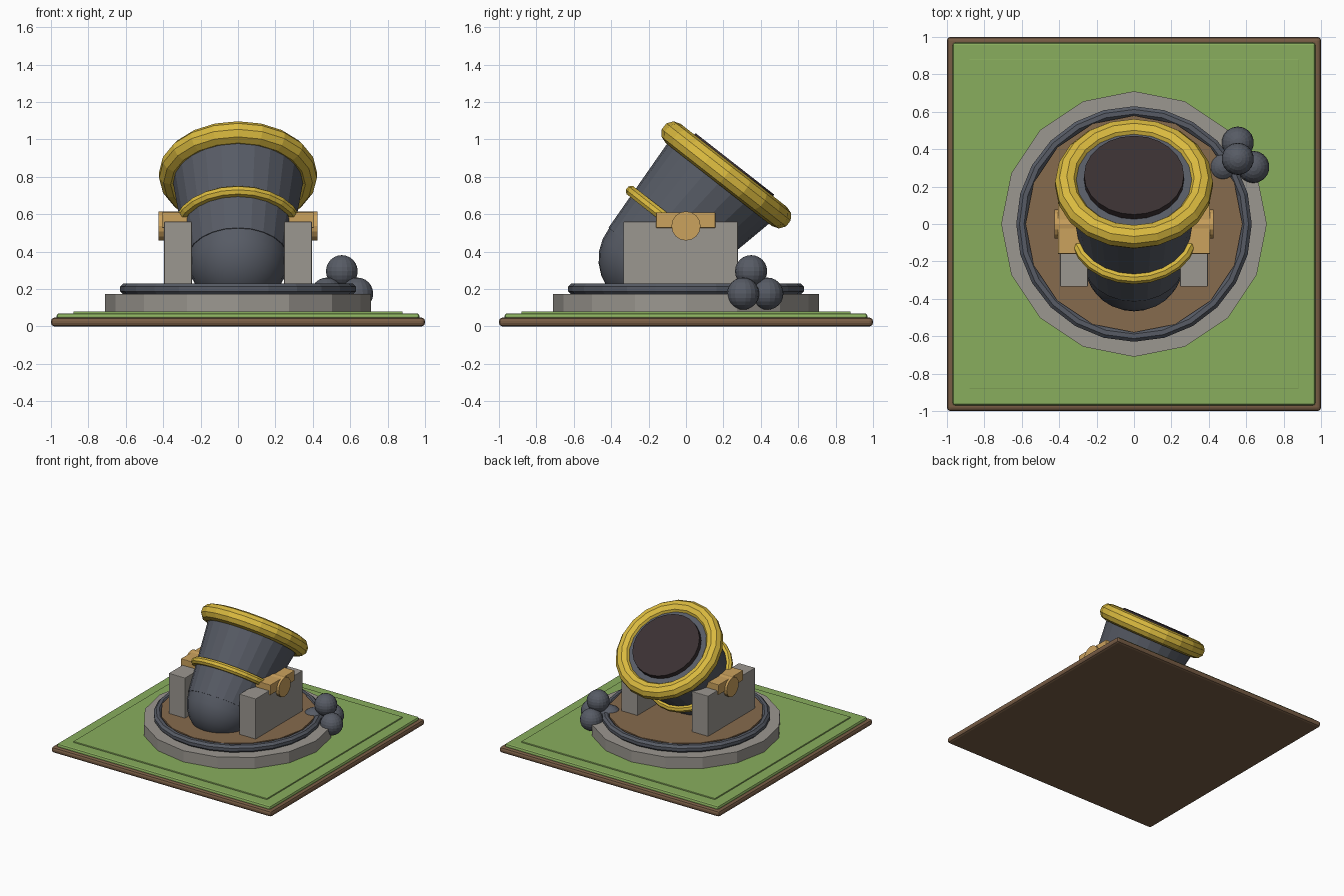
import bpy, bmesh, math
from mathutils import Vector, Matrix

cube = bpy.data.objects.get("Cube")
if cube:
    bpy.data.objects.remove(cube)


def material(name, rgb):
    m = bpy.data.materials.new(name)
    m.use_nodes = True
    m.diffuse_color = (*rgb, 1)
    m.node_tree.nodes["Principled BSDF"].inputs["Base Color"].default_value = (*rgb, 1)
    return m


grass = material("grass green", (0.25, 0.42, 0.11))
soil = material("soil brown", (0.19, 0.11, 0.06))
dirt = material("dirt brown", (0.24, 0.145, 0.075))
stone = material("stone grey", (0.33, 0.31, 0.28))
iron = material("dark iron", (0.095, 0.105, 0.13))
gold = material("gold", (0.70, 0.49, 0.05))
brass = material("pale brass", (0.60, 0.36, 0.11))
black = material("bore black", (0.042, 0.030, 0.032))

TILT = Matrix.Rotation(math.radians(-38), 4, 'X')
AXIS = TILT @ Vector((0, 0, 1))


def finish(bm, name, mat, bevel=0):
    bmesh.ops.recalc_face_normals(bm, faces=bm.faces)
    me = bpy.data.meshes.new(name)
    bm.to_mesh(me)
    bm.free()
    me.materials.append(mat)
    ob = bpy.data.objects.new(name, me)
    bpy.context.collection.objects.link(ob)
    if bevel:
        mod = ob.modifiers.new("soft edges", 'BEVEL')
        mod.width, mod.segments = bevel, 2
    return ob


def box(name, lo, hi, mat, bevel=0):
    lo, hi = Vector(lo), Vector(hi)
    bm = bmesh.new()
    bmesh.ops.create_cube(bm, size=1, matrix=Matrix.Translation((lo + hi) / 2)
                          @ Matrix.Diagonal((*(hi - lo), 1)))
    return finish(bm, name, mat, bevel)


def loft(name, rings, sides, mat, turn=Matrix(), closed=False):
    """Skin circles given as (centre, radius), all facing along turn's z."""
    bm = bmesh.new()
    loops = []
    for centre, radius in rings:
        angles = [math.tau * i / sides + math.pi / 2 for i in range(sides)]
        loops.append([bm.verts.new(Vector(centre) + turn @ Vector(
            (radius * math.cos(a), radius * math.sin(a), 0))) for a in angles])
    pairs = list(zip(loops, loops[1:]))
    if closed:
        pairs.append((loops[-1], loops[0]))
    for a, b in pairs:
        for i in range(sides):
            j = (i + 1) % sides
            bm.faces.new((a[i], a[j], b[j], b[i]))
    if not closed:
        bm.faces.new(loops[0])
        bm.faces.new(loops[-1])
    return finish(bm, name, mat)


def torus(name, centre, major, minor, sides, mat, turn=Matrix(), steps=10):
    axis = turn @ Vector((0, 0, 1))
    rings = []
    for k in range(steps):
        a = math.tau * (k + 0.5) / steps
        rings.append((Vector(centre) + axis * minor * math.sin(a), major + minor * math.cos(a)))
    return loft(name, rings, sides, mat, turn, closed=True)


# Square ground tile
box("soil_slab", (-1, -1, 0), (1, 1, 0.047), soil, 0.018)
box("grass_slab", (-0.97, -0.97, 0.03), (0.97, 0.97, 0.07), grass, 0.014)
box("grass_panel", (-0.88, -0.88, 0.06), (0.88, 0.88, 0.08), grass, 0.004)

# Round platform
loft("stone_platform", [((0, 0, 0.07), 0.71), ((0, 0, 0.172), 0.71)], 16, stone)
torus("platform_rim", (0, 0, 0.2), 0.6, 0.032, 24, iron, steps=8)
loft("dirt_floor", [((0, 0, 0.16), 0.58), ((0, 0, 0.23), 0.58)], 16, dirt)

# Barrel with rounded breech
breech = Vector((0, -0.2, 0.36))
muzzle = Vector((0, 0.215, 0.81))
R0, R1 = 0.268, 0.355
rings = []
for k in range(7):
    a = math.radians(4 + 86 * k / 6)
    rings.append((breech - AXIS * R0 * math.cos(a), R0 * math.sin(a)))
breech_cap = loft("breech", rings, 24, iron, TILT)
for p in breech_cap.data.polygons:
    p.use_smooth = len(p.vertices) == 4
loft("barrel", [(breech, R0 + 0.004), (muzzle, R1), (muzzle + AXIS * 0.035, R1 - 0.03)],
     24, iron, TILT)
loft("bore", [(muzzle, 0.267), (muzzle + AXIS * 0.075, 0.267)], 24, black, TILT)

# Gold hoops
torus("muzzle_ring", muzzle, 0.36, 0.065, 20, gold, TILT)
torus("barrel_band", breech.lerp(muzzle, 0.375), 0.315, 0.03, 24, gold, TILT, steps=8)

# Cheek blocks, caps and trunnions on both sides
for side, s in (("left", 1), ("right", -1)):
    def span(a, b):
        return sorted((s * a, s * b))
    x0, x1 = span(0.247, 0.395)
    box(side + "_cheek", (x0, -0.335, 0.22), (x1, 0.277, 0.56), stone, 0.004)
    x0, x1 = span(0.27, 0.407)
    box(side + "_cap", (x0, -0.16, 0.527), (x1, 0.157, 0.61), brass, 0.004)
    loft(side + "_trunnion", [((s * 0.24, 0, 0.537), 0.078), ((s * 0.425, 0, 0.537), 0.078)],
         16, brass, Matrix.Rotation(math.pi / 2, 4, 'Y'))

# Pile of shot
pile = [(0.475, 0.305, 0.175), (0.638, 0.305, 0.175), (0.555, 0.435, 0.175), (0.555, 0.348, 0.295)]
for i, place in enumerate(pile):
    bm = bmesh.new()
    bmesh.ops.create_uvsphere(bm, u_segments=18, v_segments=12, radius=0.086,
                              matrix=Matrix.Translation(place))
    finish(bm, f"shot_{i + 1}", iron)
